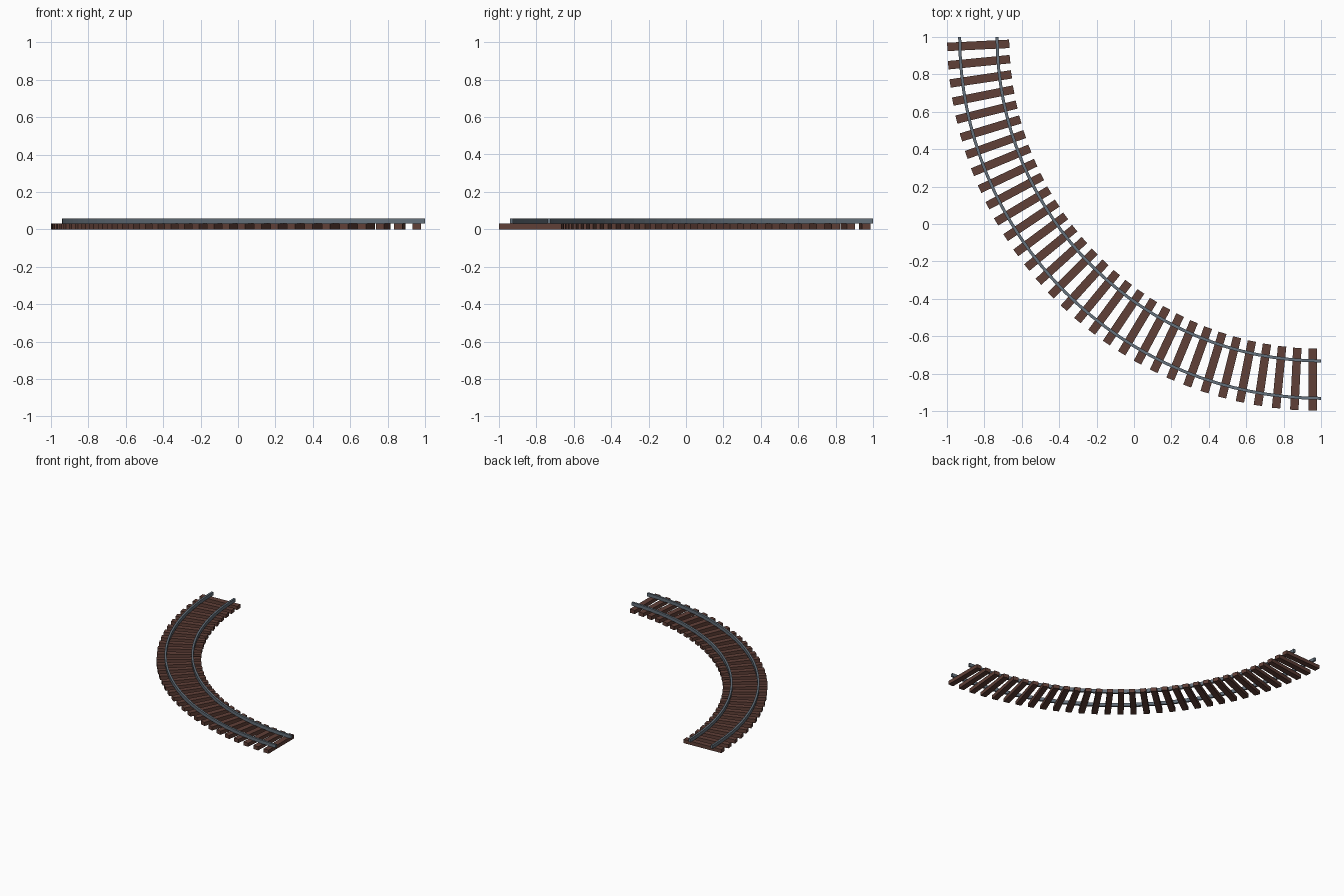
import bpy, bmesh, math
from mathutils import Matrix

if "Cube" in bpy.data.objects:
    bpy.data.objects.remove(bpy.data.objects["Cube"])

N = 32                    # sleepers and rail segments in the quarter turn
STEP = math.pi / 2 / N
CX = CY = 1.0             # centre of the bend
R_MID = 1.833


def material(name, rgb):
    m = bpy.data.materials.new(name)
    m.diffuse_color = (*rgb, 1)
    m.use_nodes = True
    m.node_tree.nodes["Principled BSDF"].inputs["Base Color"].default_value = m.diffuse_color
    return m


def finish(name, bm, mat):
    bmesh.ops.recalc_face_normals(bm, faces=bm.faces)
    me = bpy.data.meshes.new(name)
    bm.to_mesh(me)
    bm.free()
    me.materials.append(mat)
    ob = bpy.data.objects.new(name, me)
    bpy.context.collection.objects.link(ob)
    return ob


wood = material("dark brown wood", (0.115, 0.05, 0.038))
steel = material("blue grey steel", (0.13, 0.165, 0.2))

# Sleepers: each sits mid-segment and is turned to the end of its segment
bm = bmesh.new()
for i in range(N):
    a = math.pi + (i + 0.5) * STEP
    turn = math.pi + (i + 1) * STEP
    loc = (CX + R_MID * math.cos(a), CY + R_MID * math.sin(a), 0.015)
    bmesh.ops.create_cube(bm, size=1, matrix=Matrix.Translation(loc)
                          @ Matrix.Rotation(turn, 4, 'Z')
                          @ Matrix.Diagonal((0.332, 0.045, 0.03, 1)))
finish("sleepers", bm, wood)


# Rails: rectangular section swept along the bend
def rail(name, radius, w=0.016, z0=0.03, z1=0.057):
    bm = bmesh.new()
    section = [(-w / 2, z0), (w / 2, z0), (w / 2, z1), (-w / 2, z1)]
    rings = []
    for i in range(N + 1):
        a = math.pi + i * STEP
        rings.append([bm.verts.new((CX + (radius + d) * math.cos(a),
                                    CY + (radius + d) * math.sin(a), z))
                      for d, z in section])
    for p, q in zip(rings, rings[1:]):
        for k in range(4):
            n = (k + 1) % 4
            bm.faces.new((p[k], p[n], q[n], q[k]))
    bm.faces.new(rings[0])
    bm.faces.new(rings[-1])
    finish(name, bm, steel)


rail("outer_rail", 1.932)
rail("inner_rail", 1.732)
